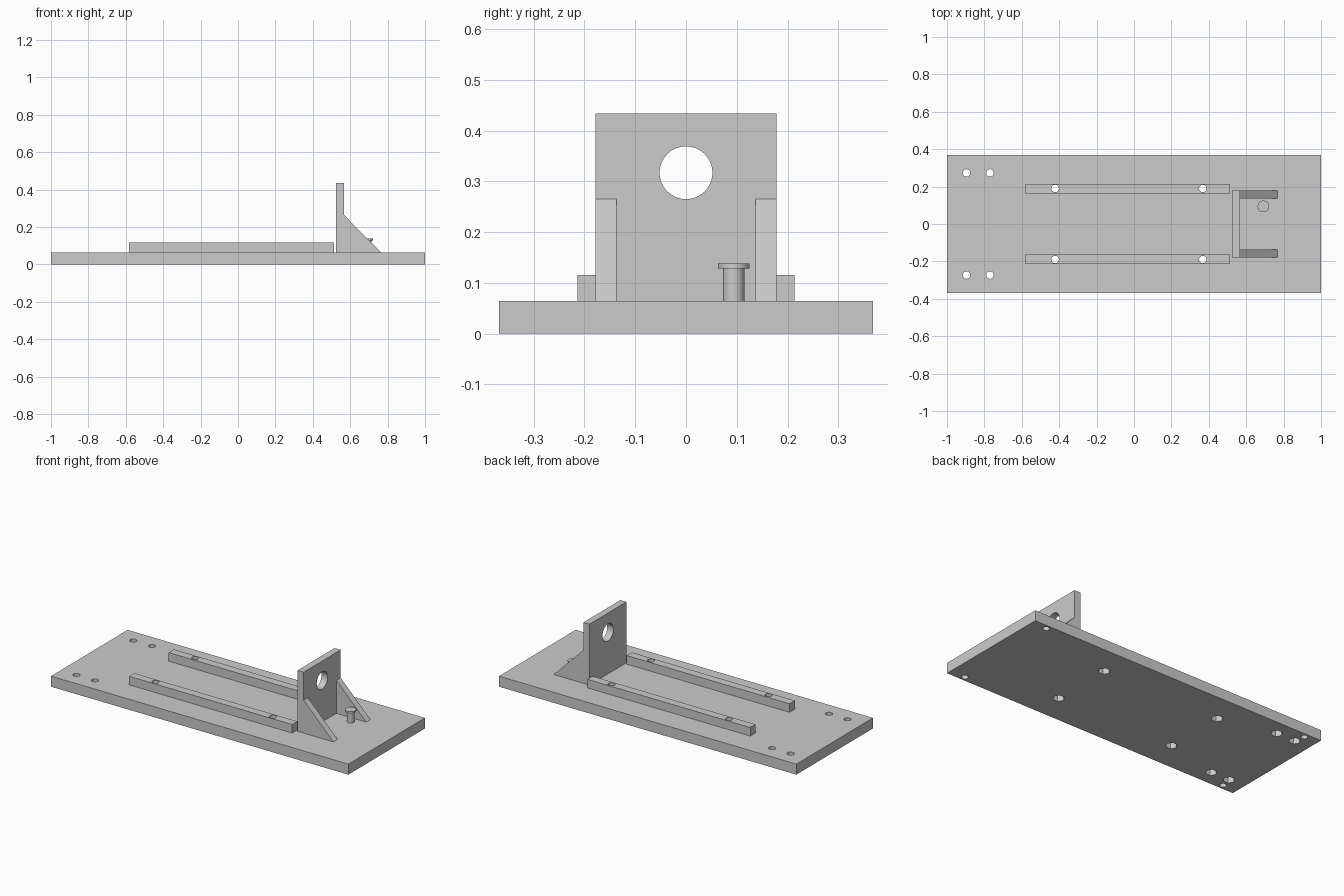
import bpy
import math

if "Cube" in bpy.data.objects:
    bpy.data.objects.remove(bpy.data.objects["Cube"], do_unlink=True)

# Single plain grey for the whole fixture
GREY = (0.6, 0.6, 0.6, 1)
grey = bpy.data.materials.new("plain_grey")
grey.use_nodes = True
grey.diffuse_color = GREY
grey.node_tree.nodes["Principled BSDF"].inputs["Base Color"].default_value = GREY

BASE_TOP = 0.064
HOLE_R = 0.02


def box(name, x0, x1, y0, y1, z0, z1):
    bpy.ops.mesh.primitive_cube_add(
        size=1, location=((x0 + x1) / 2, (y0 + y1) / 2, (z0 + z1) / 2))
    ob = bpy.context.object
    ob.name = name
    ob.scale = (x1 - x0, y1 - y0, z1 - z0)
    bpy.ops.object.transform_apply(location=False, rotation=False, scale=True)
    ob.data.materials.append(grey)
    return ob


def cylinder(name, radius, x, y, z0, z1, sides=32):
    bpy.ops.mesh.primitive_cylinder_add(
        vertices=sides, radius=radius, depth=z1 - z0, location=(x, y, (z0 + z1) / 2))
    ob = bpy.context.object
    ob.name = name
    ob.data.materials.append(grey)
    return ob


def cut(target, cutter):
    mod = target.modifiers.new("cut", 'BOOLEAN')
    mod.operation = 'DIFFERENCE'
    mod.solver = 'EXACT'
    mod.object = cutter
    bpy.context.view_layer.objects.active = target
    bpy.ops.object.modifier_apply(modifier=mod.name)
    bpy.data.objects.remove(cutter, do_unlink=True)


def smooth(ob):
    bpy.ops.object.select_all(action='DESELECT')
    ob.select_set(True)
    bpy.context.view_layer.objects.active = ob
    bpy.ops.object.shade_smooth_by_angle(angle=math.radians(30))


# Base plate with bolt holes, hexagonal nut pockets and blind foot holes
base = box("base_plate", -1, 1, -0.368, 0.368, 0, BASE_TOP)
bolts = [(-0.895, 0.273), (-0.77, 0.273), (-0.422, 0.19), (0.368, 0.19)]
for side in (-1, 1):
    for x, y in bolts:
        cut(base, cylinder("bolt_cutter", HOLE_R, x, side * y, -0.1, 0.2))
        pocket = cylinder("nut_cutter", 0.033, x, side * y, -0.1, 0.035, 6)
        pocket.rotation_euler.z = math.radians(30)
        cut(base, pocket)
    for x in (-0.907, 0.9):
        cut(base, cylinder("foot_cutter", 0.019, x, side * 0.339, -0.1, 0.045))
smooth(base)

# Pair of guide rails
for side, label in ((-1, "right"), (1, "left")):
    y0, y1 = sorted((side * 0.164, side * 0.214))
    rail = box("guide_rail_" + label, -0.582, 0.514, y0, y1, BASE_TOP, 0.116)
    for x, y in bolts[2:]:
        cut(rail, cylinder("bolt_cutter", HOLE_R, x, side * y, -0.1, 0.2))
    smooth(rail)

# Upright plate with round opening
upright = box("upright_plate", 0.525, 0.566, -0.178, 0.178, BASE_TOP, 0.434)
opening = cylinder("opening_cutter", 0.052, 0.545, 0, 0.217, 0.417, 64)
opening.rotation_euler.y = math.radians(90)
cut(upright, opening)
smooth(upright)

# Triangular gussets bracing the upright
profile = [(0.566, BASE_TOP), (0.766, BASE_TOP), (0.566, 0.265)]
for side in (-1, 1):
    y0, y1 = sorted((side * 0.137, side * 0.178))
    verts = [(x, y, z) for y in (y0, y1) for x, z in profile]
    faces = [(0, 1, 2), (5, 4, 3), (0, 3, 4, 1), (1, 4, 5, 2), (2, 5, 3, 0)]
    mesh = bpy.data.meshes.new("gusset")
    mesh.from_pydata(verts, [], faces)
    mesh.materials.append(grey)
    gusset = bpy.data.objects.new("gusset_left" if side > 0 else "gusset_right", mesh)
    bpy.context.collection.objects.link(gusset)

# Headed peg behind the upright
smooth(cylinder("peg_stem", 0.021, 0.692, 0.094, BASE_TOP, 0.128))
smooth(cylinder("peg_head", 0.031, 0.692, 0.094, 0.128, 0.138))
